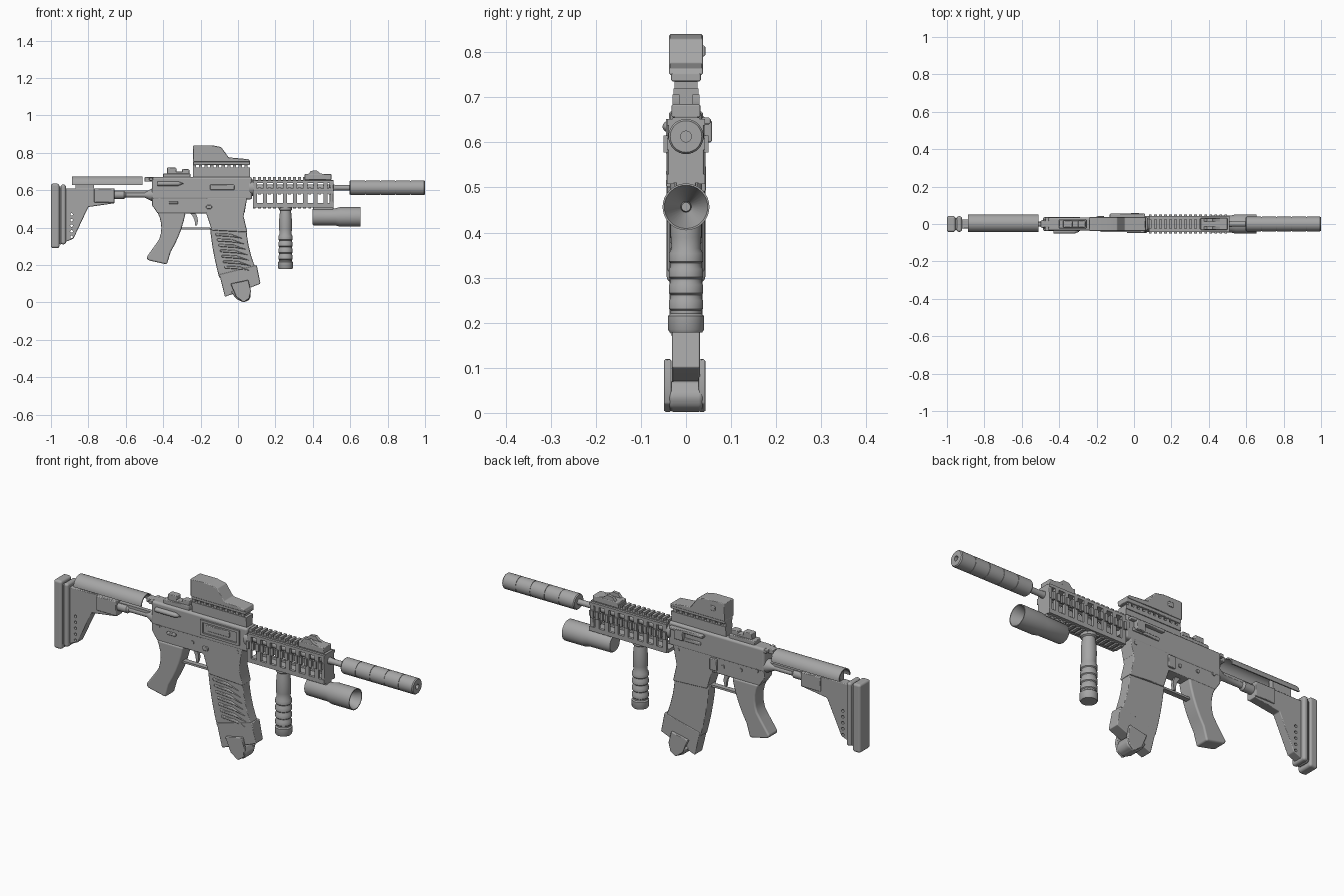
import bpy, bmesh, math
from mathutils import Matrix, Vector

if "Cube" in bpy.data.objects:
    bpy.data.objects.remove(bpy.data.objects["Cube"])

GREY = (0.38, 0.38, 0.38, 1)
SOFT, CRISP = 0.012, 0.004
material = bpy.data.materials.new("gunmetal grey")
material.use_nodes = True
material.diffuse_color = GREY
material.node_tree.nodes["Principled BSDF"].inputs["Base Color"].default_value = GREY
parts = []


def finish(name, bm, bevel=0):
    bmesh.ops.recalc_face_normals(bm, faces=bm.faces)
    mesh = bpy.data.meshes.new(name)
    bm.to_mesh(mesh)
    bm.free()
    mesh.materials.append(material)
    obj = bpy.data.objects.new(name, mesh)
    bpy.context.collection.objects.link(obj)
    if bevel:
        modifier = obj.modifiers.new("Bevel", "BEVEL")
        modifier.width = bevel
        modifier.segments = 3 if bevel == SOFT else 1
        modifier.limit_method = "ANGLE"
        modifier.harden_normals = True
    parts.append(obj)
    return obj


def across(half):
    return (-half, half)


def bow(start, end, sag, steps=5):
    """Points on a line bowed to the left of its direction by sag."""
    start, end = Vector(start), Vector(end)
    side = (end - start).orthogonal().normalized()
    fractions = [i / steps for i in range(steps + 1)]
    return [start.lerp(end, t) + side * sag * 4 * t * (1 - t) for t in fractions]


def prism(name, outline, span, bevel=0, axis="y"):
    """Extrude an (x, z) outline along y, or a (y, z) outline along x."""
    start, end = span
    along_y = axis == "y"
    bm = bmesh.new()
    corners = [bm.verts.new((a, start, b) if along_y else (start, a, b)) for a, b in outline]
    extruded = bmesh.ops.extrude_face_region(bm, geom=[bm.faces.new(corners)])["geom"]
    moved = [item for item in extruded if isinstance(item, bmesh.types.BMVert)]
    direction = Vector((0, 1, 0)) if along_y else Vector((1, 0, 0))
    bmesh.ops.translate(bm, verts=moved, vec=direction * (end - start))
    return finish(name, bm, bevel)


def boxes(name, spans, bevel=0):
    """One object from boxes, each given as x, y and z spans."""
    bm = bmesh.new()
    for spans_xyz in spans:
        low, high = (Vector(corner) for corner in zip(*spans_xyz))
        place = Matrix.Translation((low + high) / 2)
        bmesh.ops.create_cube(bm, size=1, matrix=place @ Matrix.Diagonal(high - low).to_4x4())
    return finish(name, bm, bevel)


def lathe(name, profile, centre, axis="x"):
    """Spin (distance, radius) pairs about a line through centre."""
    bm = bmesh.new()
    centre = Vector(centre)
    along_x = axis == "x"
    verts = [bm.verts.new(centre + Vector((t, 0, r) if along_x else (r, 0, t))) for t, r in profile]
    edges = [bm.edges.new(pair) for pair in zip(verts, verts[1:])]
    bmesh.ops.spin(bm, geom=verts + edges, cent=centre, steps=32, angle=math.tau,
                   axis=(1, 0, 0) if along_x else (0, 0, 1))
    bmesh.ops.remove_doubles(bm, verts=bm.verts, dist=0.0001)
    return finish(name, bm)


def pins(name, spots, radius, depth):
    """Round pins running across the body."""
    bm = bmesh.new()
    for x, z in spots:
        place = Matrix.Translation((x, 0, z)) @ Matrix.Rotation(math.pi / 2, 4, "X")
        bmesh.ops.create_cone(bm, cap_ends=True, segments=16, radius1=radius,
                              radius2=radius, depth=depth, matrix=place)
    return finish(name, bm)


def mirror_y(obj):
    obj.modifiers.new("Mirror", "MIRROR").use_axis = (False, True, False)


def teeth(span, count, y_span, z_span, fill=0.55):
    """Evenly spaced blocks along an x span."""
    start, end = span
    pitch = (end - start) / count
    return [((start + i * pitch, start + (i + fill) * pitch), y_span, z_span) for i in range(count)]


# Stock: layered butt pad and a triangular body with adjustment holes
for name, span, half, top, bottom in (("butt_pad", (-1, -.955), .043, .635, .29),
                                      ("butt_groove", (-.96, -.94), .034, .62, .31),
                                      ("butt_plate", (-.948, -.92), .042, .63, .31)):
    boxes(name, [(span, across(half), (bottom, top))], SOFT)
stock = prism("stock_body", [(-.93, .61), (-.66, .61), (-.66, .53), (-.8, .51), (-.88, .34), (-.93, .32)],
              across(.023), CRISP)
cutter = pins("stock_hole_cutter", [(-.89, .47 - .03 * i) for i in range(5)], .007, .1)
cutter.hide_render = True
cutter.display_type = "WIRE"
parts.remove(cutter)
cut = stock.modifiers.new("Holes", "BOOLEAN")
cut.operation, cut.object = "DIFFERENCE", cutter
boxes("stock_sleeve", [((-.77, -.66), across(.031), (.535, .608))], CRISP)
boxes("cheek_mount", [((-.87, -.77), across(.015), (.6, .665))])


# Cheek rest: an arched shell
def arc(radius):
    angles = [math.pi * i / 16 for i in range(17)]
    return [(.004 + radius * math.cos(a), .627 + radius * math.sin(a)) for a in angles]


prism("cheek_rest", arc(.047) + arc(.041)[::-1], (-.887, -.51), axis="x")

# Buffer tube joining stock and receiver
BORE, TUBE = (0, 0, .613), (0, 0, .575)
lathe("buffer_tube", [(-.7, 0), (-.7, .022), (-.61, .022), (-.6, .014), (-.5, .014), (-.46, .034),
                      (-.44, .034), (-.44, 0)], TUBE)
boxes("buffer_rail", [((-.66, -.46), across(.01), (.575, .598))])

# Receiver and magazine well
BODY = across(.036)
RECEIVER = (-.46, .075)
boxes("upper_receiver", [(RECEIVER, BODY, (.55, .67))], SOFT)
prism("lower_receiver", [(-.46, .57), (-.46, .52), (-.43, .476), (.035, .476), (.05, .57)],
      across(.033), CRISP)
prism("magazine_well", [(-.17, .56), (.05, .56), (.03, .46), (.05, .375), (-.14, .385), (-.17, .475)],
      BODY, CRISP)
lathe("receiver_collar", [(.06, 0), (.06, .043), (.085, .043), (.085, 0)], BORE)

# Ejection port frame with the bolt inside it
RIGHT, LEFT = (-.044, -.03), (.03, .044)
PORT, PORT_HEIGHT = (-.18, .035), (.575, .65)
frame = [(PORT, RIGHT, (z, z + SOFT)) for z in (.575, .64)]
frame += [((x, x + SOFT), RIGHT, PORT_HEIGHT) for x in (-.18, .023)]
boxes("ejection_port_frame", frame)
boxes("bolt_carrier", [((-.15, -.02), (-.04, -.03), (.6, .63))], CRISP)

# Receiver controls
lathe("forward_assist", [(-.43, 0), (-.43, SOFT), (-.32, SOFT), (-.29, 0)], (0, -.04, .635))
boxes("side_rail", [((-.13, .06), (.03, .055), (.64, .655)), ((-.11, .04), LEFT, (.595, .612)),
                    ((-.02, .03), (.03, .058), (.6, .65))], CRISP)
boxes("bolt_catch", [((-.2, -.16), LEFT, (.49, .55))], CRISP)
boxes("magazine_release", [((-.17, -.14), RIGHT, (.5, .52))], CRISP)
boxes("selector_lever", [((-.37, -.32), RIGHT, (.525, .54))], CRISP)
pins("receiver_pins", [(-.42, .55), (-.33, .53), (-.23, .52), (.02, .54)], .009, .076)
boxes("charging_handle", [((-.5, -.4), across(.018), (.645, .67)),
                          ((-.475, -.455), across(.038), (.65, .668))], CRISP)

# Trigger, guard and pistol grip
prism("trigger", bow((-.26, .48), (-.23, .41), .01) + bow((-.22, .41), (-.23, .48), -.01), across(.007))
boxes("trigger_guard", [((-.32, -.15), across(.013), (.39, .4))])
prism("pistol_grip", bow((-.43, .48), (-.42, .34), .015) + bow((-.44, .31), (-.49, .24), 0, 1)
      + bow((-.48, .225), (-.38, .203), 0, 1) + bow((-.36, .27), (-.28, .48), -.01),
      across(.037), SOFT)

# Curved magazine with slanted ribs on one side
prism("magazine", bow((-.15, .4), (-.1, .13), -.006) + bow((.1, .17), (.045, .39), .01),
      across(.028), CRISP)
for i in range(7):
    rib = [Vector(point) for point in ((-.12, .37), (-.04, .366), (.03, .34), (-.03, .35), (-.12, .356))]
    shift = Vector((.008, -.029)) * i
    prism("magazine_rib", [point + shift for point in rib], (-.034, -.025), CRISP)

# Magazine base with a pull loop under it
prism("magazine_base", [(-.1, .15), (.1, .2), (.12, .1), (.07, .08), (-.07, .03)], across(.031), CRISP)
loop = [(-.04, .1), (.055, .12), (.07, .06), (.06, .02), (.03, 0), (-.01, .03)]
for span in ((-.049, -.032), (.028, .043)):
    prism("pull_loop_side", loop, span, CRISP)
prism("pull_loop_foot", [(x, z * .6) for x, z in loop], across(.04), SOFT)

# Handguard: an open frame with toothed rails around the barrel
HANDGUARD = (.08, .51)
SIDE = (.028, .042)
bars = [(HANDGUARD, SIDE, height) for height in ((.508, .53), (.583, .61), (.638, .652))]
posts = teeth(HANDGUARD, 8, SIDE, (.515, .645), .4)
mirror_y(boxes("handguard_sides", bars + posts))
mirror_y(boxes("side_rail_teeth", teeth(HANDGUARD, 16, (.04, .05), (.578, .615))))
RAIL = across(.025)
boxes("handguard_top", [(HANDGUARD, across(.03), (.64, .655))] + teeth(HANDGUARD, 16, RAIL, (.65, .67)))
boxes("handguard_bottom", [(HANDGUARD, across(.03), (.51, .52))] + teeth(HANDGUARD, 16, RAIL, (.503, .515)))
boxes("handguard_front", [((.49, .51), across(.04), (.51, .65))], CRISP)

# Barrel and suppressor with shallow grooves
lathe("barrel", [(.06, 0), (.06, .018), (.5, .018), (.53, .014), (.61, .014), (.61, 0)], BORE)
OUTER, GROOVE = .039, .037
tube = [(.597, 0), (.597, .035), (.602, OUTER)]
for i in range(4):
    x = .68 + .08 * i
    tube += [(x, OUTER), (x, GROOVE), (x + CRISP, GROOVE), (x + CRISP, OUTER)]
lathe("suppressor", tube + [(.995, OUTER), (1, .035), (1, SOFT), (.93, SOFT), (.93, 0)], BORE)

# Foregrip: ribbed handle with a waisted neck
handle = [(.178, 0), (.178, .036), (.185, .04), (.215, .04)]
for i in range(4):
    z = .22 + .035 * i
    handle += [(z, .034), (z + .007, .034), (z + .011, .038), (z + .029, .038)]
handle += bow((.365, .032), (.49, .029), .004) + [(.495, .036), (.512, .036), (.512, 0)]
lathe("foregrip", handle, (.254, 0, 0), "z")

# Flashlight with a conical reflector and bulb
lathe("flashlight", [(.397, 0), (.397, .04), (.404, .045), (.52, .046), (.545, .052), (.656, .052),
                     (.656, .048), (.56, SOFT), (.575, .01), (.575, 0)], (0, 0, .457))
boxes("flashlight_mount", [((.4, .51), across(.022), (.48, .513))], CRISP)

# Optic on a toothed riser
OPTIC = (-.24, .065)
boxes("optic_riser", [(OPTIC, across(.024), (.66, .705)), (OPTIC, across(.028), (.7, .72))]
      + teeth(OPTIC, 10, RAIL, (.715, .74)))
boxes("optic_clamp", [(OPTIC, across(.033), (.735, .755))], CRISP)
prism("optic_body", [(-.24, .84), (-.14, .84), (-.09, .83), (-.05, .775), (.06, .765), (.065, .75),
                     (-.24, .75)], across(.038), CRISP)
boxes("optic_button", [((-.19, -.16), (.03, .043), (.79, .815))], CRISP)

# Folding sights
boxes("rear_sight_base", [((-.4, -.255), RAIL, (.66, .69))], CRISP)
for span, top in (((-.38, -.33), .72), ((-.34, -.29), .7), ((-.3, -.26), .712)):
    boxes("rear_sight_block", [(span, across(.018), (.68, top))], CRISP)
boxes("front_sight_base", [((.355, .5), across(.032), (.655, .685))], CRISP)
mirror_y(prism("front_sight_ears", [(.37, .68), (.39, .703), (.42, .706), (.44, .69), (.48, .68)],
               (.014, .03)))

# Smooth shading with sharp edges kept
bpy.ops.object.select_all(action="DESELECT")
for obj in parts:
    obj.select_set(True)
bpy.context.view_layer.objects.active = parts[0]
bpy.ops.object.shade_smooth_by_angle(angle=math.radians(35))
